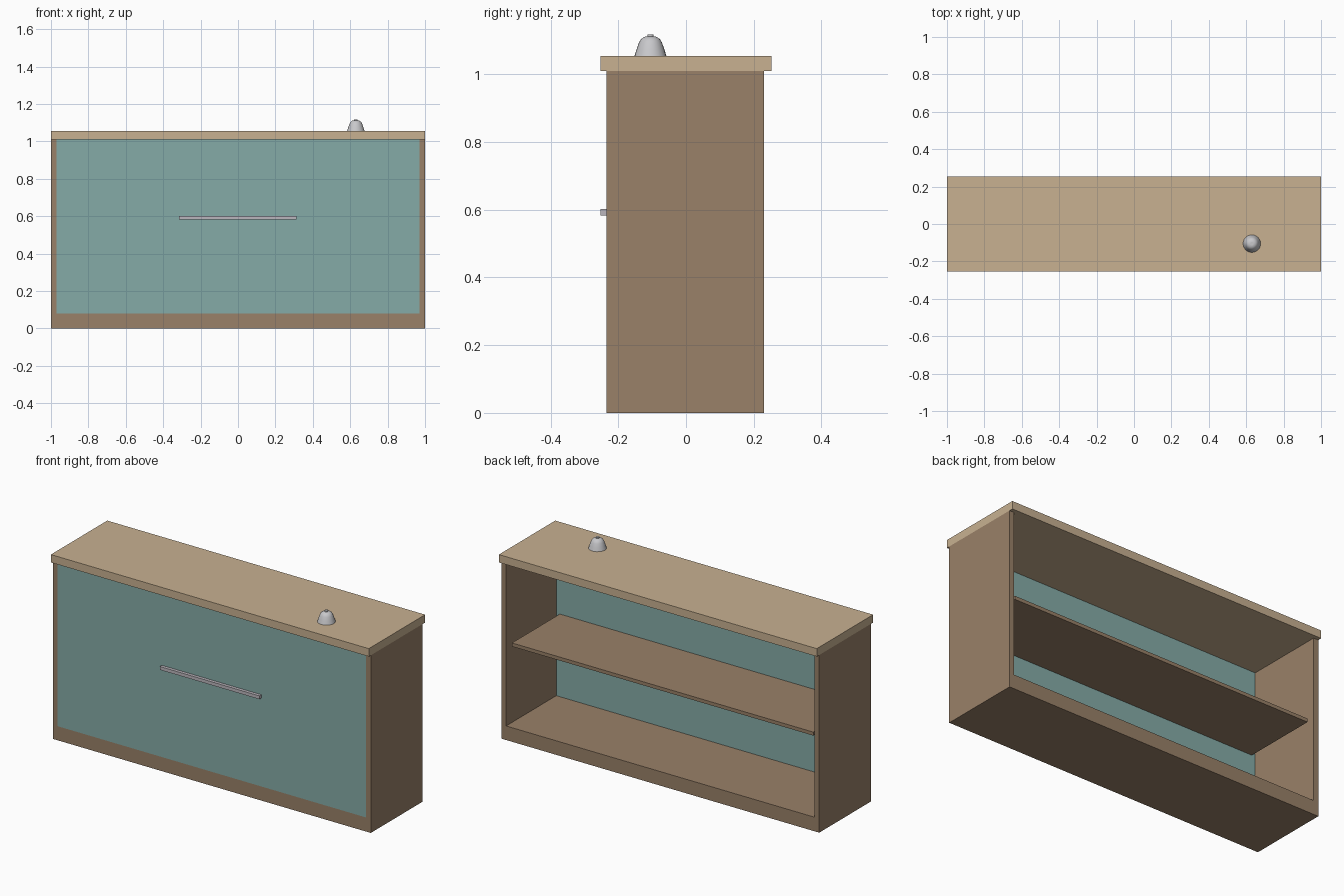
import bpy, bmesh, math

if "Cube" in bpy.data.objects:
    bpy.data.objects.remove(bpy.data.objects["Cube"])


def material(name, rgb):
    m = bpy.data.materials.new(name)
    m.use_nodes = True
    m.diffuse_color = (*rgb, 1)
    m.node_tree.nodes["Principled BSDF"].inputs["Base Color"].default_value = (*rgb, 1)
    return m


brown = material("brown wood", (0.32, 0.22, 0.14))
tan = material("tan wood", (0.58, 0.44, 0.285))
teal = material("teal paint", (0.235, 0.41, 0.39))
steel = material("handle steel", (0.50, 0.47, 0.51))
silver = material("bell silver", (0.58, 0.58, 0.60))


def finish(name, bm, mat):
    bmesh.ops.recalc_face_normals(bm, faces=bm.faces)
    mesh = bpy.data.meshes.new(name)
    bm.to_mesh(mesh)
    bm.free()
    mesh.materials.append(mat)
    obj = bpy.data.objects.new(name, mesh)
    bpy.context.collection.objects.link(obj)
    return obj


def box(name, low, high, mat):
    bm = bmesh.new()
    bmesh.ops.create_cube(bm, size=1)
    for v in bm.verts:
        v.co = [l if c < 0 else h for c, l, h in zip(v.co, low, high)]
    return finish(name, bm, mat)


# Cabinet carcass, open at the back
FRONT, BACK = -0.235, 0.231
BASE, UNDER, TOP = 0.08, 1.01, 1.055
INNER = 0.97
box("plinth", (-INNER, FRONT, 0), (INNER, BACK, BASE), brown)
box("right_side", (-1, FRONT, 0), (-INNER, BACK, UNDER), brown)
box("left_side", (INNER, FRONT, 0), (1, BACK, UNDER), brown)
box("front_panel", (-INNER, FRONT, BASE), (INNER, -0.22, UNDER), teal)
box("shelf", (-0.948, -0.22, 0.53), (0.948, 0.21, 0.55), brown)
box("worktop", (-1, -0.253, UNDER), (1, 0.253, TOP), tan)
box("handle", (-0.315, -0.253, 0.583), (0.312, FRONT, 0.602), steel)

# Counter bell, a turned profile of radius and height
profile = [(0, 0), (0.047, 0), (0.041, 0.019), (0.034, 0.039), (0.028, 0.049),
           (0.018, 0.056), (0.009, 0.057), (0.009, 0.063), (0, 0.063)]
bm = bmesh.new()
points = [bm.verts.new((r, 0, z)) for r, z in profile]
edges = [bm.edges.new(pair) for pair in zip(points, points[1:])]
bmesh.ops.spin(bm, geom=points + edges, cent=(0, 0, 0), axis=(0, 0, 1),
               angle=math.tau, steps=24, use_merge=True)
bmesh.ops.remove_doubles(bm, verts=bm.verts, dist=0.0001)
bell = finish("bell", bm, silver)
bell.location = (0.63, -0.105, TOP)
bpy.ops.object.select_all(action="DESELECT")
bell.select_set(True)
bpy.context.view_layer.objects.active = bell
bpy.ops.object.shade_smooth_by_angle(angle=math.radians(35))
